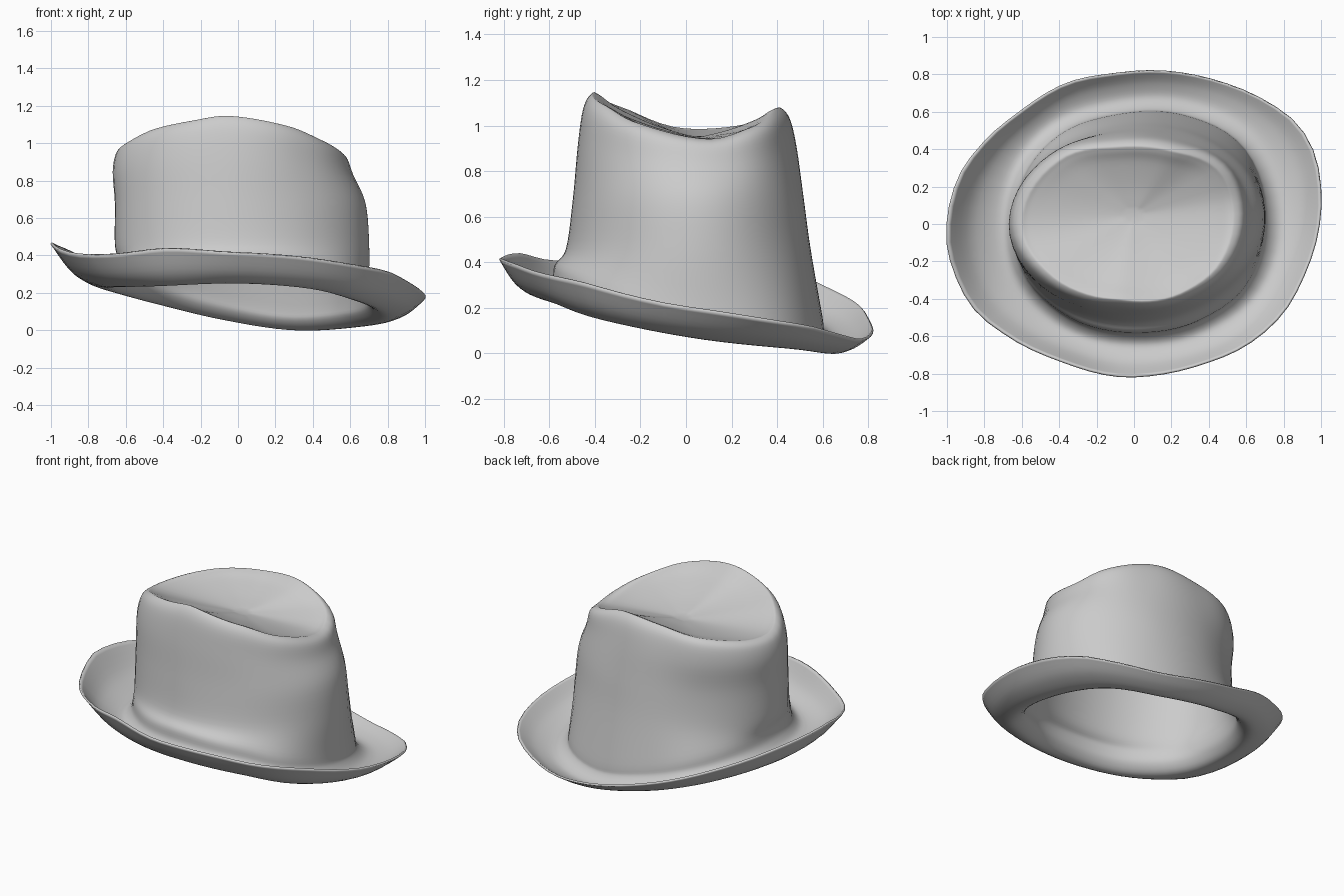
import bpy, bmesh, math
from mathutils import Vector

if "Cube" in bpy.data.objects:
    bpy.data.objects.remove(bpy.data.objects["Cube"])

SEG, STEPS, THICK = 64, 5, 0.012


def ring(points):
    """Resample a closed outline at even angles, smooth in radius and height."""
    pol = sorted((math.atan2(y, x) % math.tau, math.hypot(x, y), z) for x, y, z in points)
    n = len(pol)

    def at(i):
        a, r, z = pol[i % n]
        return a + math.tau * (i // n), Vector((r, z))

    def slope(i):
        (a0, p0), (a1, p1) = at(i - 1), at(i + 1)
        return (p1 - p0) / (a1 - a0)

    out = []
    for k in range(SEG):
        t = math.tau * k / SEG
        i = max(j for j in range(-1, n) if at(j)[0] <= t)
        (a0, p0), (a1, p1) = at(i), at(i + 1)
        d = a1 - a0
        u = (t - a0) / d
        h = 3 * u * u - 2 * u ** 3
        p = (p0 * (1 - h) + p1 * h + slope(i) * d * (u - 2 * u * u + u ** 3)
             + slope(i + 1) * d * (u ** 3 - u * u))
        out.append(Vector((p.x * math.cos(t), p.x * math.sin(t), p.y)))
    return out


def scaled(pts, s, dz=0.0):
    return [Vector((p.x * s, p.y * s, p.z + dz)) for p in pts]


def blend(a, b, t):
    return [p.lerp(q, t) for p, q in zip(a, b)]


def ellipse(cx, cy, rx, ry, z, rot):
    pts = []
    for k in range(24):
        a = math.tau * k / 24
        x, y = rx * math.cos(a), ry * math.sin(a)
        pts.append((cx + x * math.cos(rot) - y * math.sin(rot),
                    cy + x * math.sin(rot) + y * math.cos(rot), z))
    return ring(pts)


# Outer edge of the brim
edge = ring([
    (.995, .15, .185), (.95, .4, .145), (.85, .55, .12), (.7, .655, .09), (.45, .76, .065),
    (.2, .81, .09), (-.1, .8, .15), (-.35, .75, .22), (-.6, .6, .30), (-.8, .43, .38),
    (-.93, .25, .44), (-.995, -.08, .47), (-.96, -.24, .44), (-.85, -.45, .41),
    (-.66, -.6, .41), (-.38, -.73, .44), (-.05, -.81, .42), (.15, -.795, .41),
    (.37, -.74, .39), (.6, -.64, .355), (.8, -.46, .315), (.9, -.28, .265), (.97, -.08, .22)])

# Lowest line of the curled brim
trough = ring([
    (.79, .08, .06), (.65, .46, .02), (.3, .65, 0), (-.1, .655, .06), (-.45, .53, .145),
    (-.65, .3, .2), (-.72, 0, .225), (-.66, -.3, .23), (-.45, -.52, .235),
    (0, -.65, .25), (.4, -.57, .22), (.66, -.38, .15)])
trough = scaled(trough, 1, THICK)

# Ridge around the pinched top
ridge = ring([
    (.535, .1, .94), (.46, .29, .99), (.2, .4, 1.07), (-.1, .42, 1.06), (-.4, .35, 1.02),
    (-.61, 0, .985), (-.46, -.27, 1.07), (-.25, -.385, 1.115), (-.05, -.415, 1.14),
    (.28, -.365, 1.085), (.46, -.22, 1.01)])

curl = [Vector((e.x * .55 + t.x * .45, e.y * .55 + t.y * .45, t.z + .31 * (e.z - t.z)))
        for e, t in zip(edge, trough)]


def dent(s, k):
    return [Vector((p.x * s, p.y * s + .05 * (1 - s), .95 + (p.z - .95) * k)) for p in ridge]


# Crown wall just under the ridge follows both the wall and the ridge
upper = blend(ellipse(-.015, .01, .64, .485, .85, .08), scaled(ridge, 1.13, -.14), .45)
shoulder = blend(scaled(ridge, 1.07, -.035), scaled(upper, .965, .10), .35)

rings = [edge, curl, trough, scaled(trough, .908, .045), scaled(trough, .887, .125),
         ellipse(.022, .01, .682, .535, .46, .1), ellipse(.012, .01, .672, .505, .68, .09),
         upper, shoulder, ridge,
         scaled(ridge, .93, -.004), dent(.75, .66), dent(.4, .27), dent(.08, .03)]

# Loft the rings with a smooth curve running from brim to top
loft = []
for i in range(len(rings) - 1):
    a, b, c, d = (rings[min(max(i + o, 0), len(rings) - 1)] for o in (-1, 0, 1, 2))
    for s in range(STEPS):
        u = s / STEPS
        loft.append([.5 * (2 * q + (r - p) * u + (2 * p - 5 * q + 4 * r - w) * u * u
                           + (3 * q - p - 3 * r + w) * u ** 3)
                     for p, q, r, w in zip(a, b, c, d)])
loft.append(rings[-1])

bm = bmesh.new()
rows = [[bm.verts.new(p) for p in row] for row in loft]
for lo, hi in zip(rows, rows[1:]):
    for k in range(SEG):
        n = (k + 1) % SEG
        bm.faces.new((lo[k], lo[n], hi[n], hi[k]))
bm.faces.new(rows[-1])
mesh = bpy.data.meshes.new("felt_hat")
bm.to_mesh(mesh)
bm.free()
hat = bpy.data.objects.new("felt_hat", mesh)
bpy.context.collection.objects.link(hat)

# Thin felt shell, open underneath
shell = hat.modifiers.new("shell", 'SOLIDIFY')
shell.thickness = THICK
shell.offset = -1
bpy.context.view_layer.objects.active = hat
hat.select_set(True)
bpy.ops.object.shade_smooth_by_angle(angle=math.radians(50))
